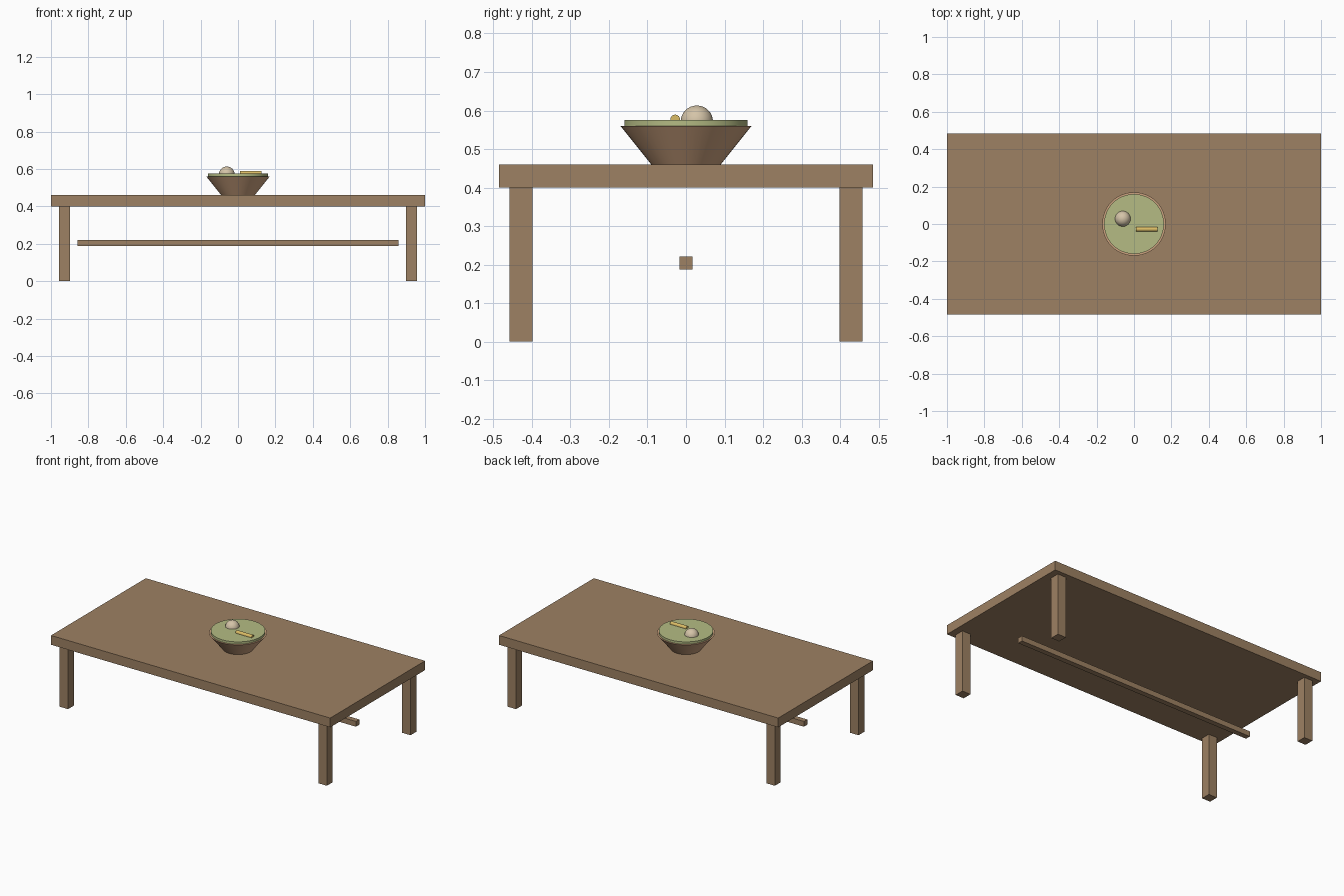
import bpy, math

if "Cube" in bpy.data.objects:
    bpy.data.objects.remove(bpy.data.objects["Cube"])


def material(name, color):
    m = bpy.data.materials.new(name)
    m.diffuse_color = (*color, 1)
    m.use_nodes = True
    m.node_tree.nodes["Principled BSDF"].inputs["Base Color"].default_value = m.diffuse_color
    return m


wood = material("wood", (0.34, 0.22, 0.125))
clay = material("clay", (0.60, 0.36, 0.21))
green = material("green", (0.46, 0.50, 0.23))
cream = material("cream", (0.66, 0.55, 0.39))
yellow = material("yellow", (0.70, 0.50, 0.13))


def finish(name, mat, smooth=False):
    ob = bpy.context.object
    ob.name = name
    ob.data.materials.append(mat)
    if smooth:
        bpy.ops.object.shade_smooth_by_angle(angle=math.radians(35))
    return ob


def box(name, center, size):
    bpy.ops.mesh.primitive_cube_add(size=1, location=center)
    bpy.context.object.scale = size
    bpy.ops.object.transform_apply(location=False, rotation=False, scale=True)
    return finish(name, wood)


# Table
box("table_top", (0, 0, 0.43), (2, 0.97, 0.06))
for sx, side in ((-1, "left"), (1, "right")):
    for sy, end in ((-1, "front"), (1, "back")):
        box(f"{end}_{side}_leg", (sx * 0.927, sy * 0.428, 0.2), (0.06, 0.06, 0.4))
box("stretcher", (0, 0, 0.204), (1.714, 0.034, 0.034))

# Bowl with its filling
bpy.ops.mesh.primitive_cone_add(vertices=48, radius1=0.09, radius2=0.17,
                                depth=0.1, location=(0, 0, 0.51))
finish("bowl", clay, True)
bpy.ops.mesh.primitive_cylinder_add(vertices=48, radius=0.16, depth=0.015,
                                    location=(0, 0, 0.5675))
finish("bowl_filling", green, True)

# Round fruit and small stick resting in the filling
bpy.ops.mesh.primitive_uv_sphere_add(segments=32, ring_count=16, radius=0.042,
                                     location=(-0.06, 0.028, 0.571))
finish("round_fruit", cream, True)
bpy.ops.mesh.primitive_cylinder_add(vertices=16, radius=0.0125, depth=0.115,
                                    location=(0.068, -0.028, 0.577),
                                    rotation=(0, math.pi / 2, 0))
finish("stick", yellow, True)
